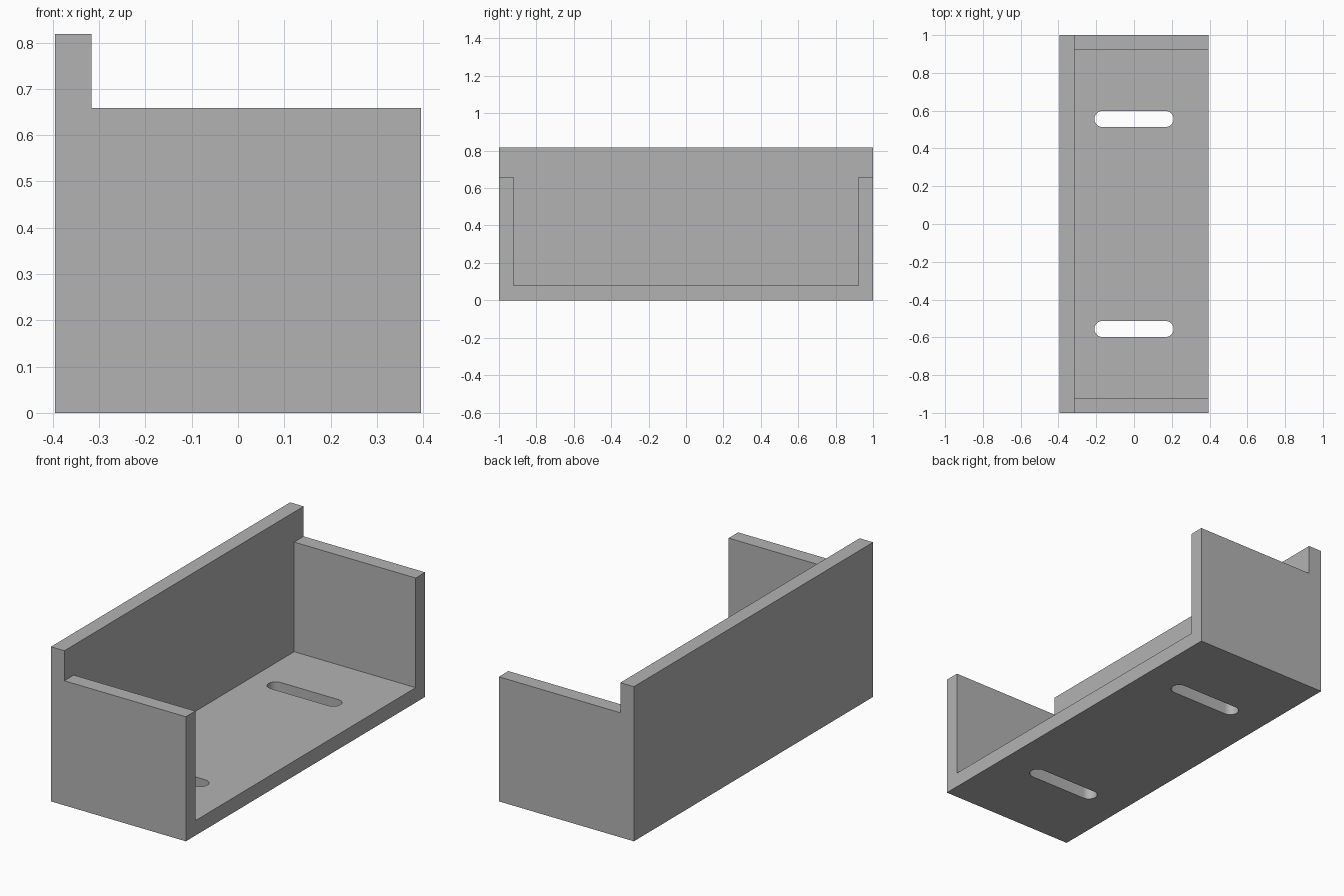
import bpy, bmesh, math
from mathutils import Vector

cube = bpy.data.objects.get("Cube")
if cube:
    bpy.data.objects.remove(cube, do_unlink=True)

HALF_X, HALF_Y, HEIGHT = 0.395, 1.0, 0.818
THICK, END_HEIGHT = 0.079, 0.659
SLOT_Y, SLOT_HALF, SLOT_R = 0.556, 0.21, 0.042

grey = bpy.data.materials.new("plain grey")
grey.use_nodes = True
grey.diffuse_color = (0.45, 0.45, 0.45, 1)
grey.node_tree.nodes["Principled BSDF"].inputs["Base Color"].default_value = grey.diffuse_color


def prism(name, points, direction):
    """Extrude a closed outline along a direction into a solid."""
    bm = bmesh.new()
    face = bm.faces.new([bm.verts.new(p) for p in points])
    grown = bmesh.ops.extrude_face_region(bm, geom=[face])["geom"]
    bmesh.ops.translate(bm, vec=Vector(direction),
                        verts=[g for g in grown if isinstance(g, bmesh.types.BMVert)])
    bmesh.ops.recalc_face_normals(bm, faces=bm.faces)
    mesh = bpy.data.meshes.new(name)
    bm.to_mesh(mesh)
    bm.free()
    mesh.materials.append(grey)
    obj = bpy.data.objects.new(name, mesh)
    bpy.context.collection.objects.link(obj)
    return obj


def cut(body, cutter):
    cutter.hide_render = True
    mod = body.modifiers.new("cut", "BOOLEAN")
    mod.operation, mod.solver, mod.object = "DIFFERENCE", "EXACT", cutter
    bpy.context.view_layer.objects.active = body
    bpy.ops.object.modifier_apply(modifier=mod.name)
    bpy.data.objects.remove(cutter, do_unlink=True)


# Solid block that becomes the tray
tray = prism("tray_bracket", [(x * HALF_X, y * HALF_Y, 0)
             for x, y in ((-1, -1), (1, -1), (1, 1), (-1, 1))], (0, 0, HEIGHT))

# Open interior and lowered end walls, leaving the tall back wall
inner, outer = HALF_Y - THICK, HALF_Y + 0.2
half = [(inner, THICK), (inner, END_HEIGHT), (outer, END_HEIGHT), (outer, HEIGHT + 0.2)]
outline = half + [(-y, z) for y, z in reversed(half)]
cut(tray, prism("interior_cutter", [(THICK - HALF_X, y, z) for y, z in outline], (1, 0, 0)))

# Two rounded mounting slots through the floor
STEPS = 16
for side in (-1, 1):
    points = []
    for end in (1, -1):
        for i in range(STEPS + 1):
            a = math.pi * (i / STEPS - 0.5)
            points.append((end * (SLOT_HALF - SLOT_R + SLOT_R * math.cos(a)),
                           side * SLOT_Y + end * SLOT_R * math.sin(a), -0.1))
    cut(tray, prism("slot_cutter", points, (0, 0, 0.3)))

# Smooth slot ends, crisp edges elsewhere
bpy.ops.object.select_all(action="DESELECT")
tray.select_set(True)
bpy.context.view_layer.objects.active = tray
bpy.ops.object.shade_smooth_by_angle(angle=math.radians(30))
